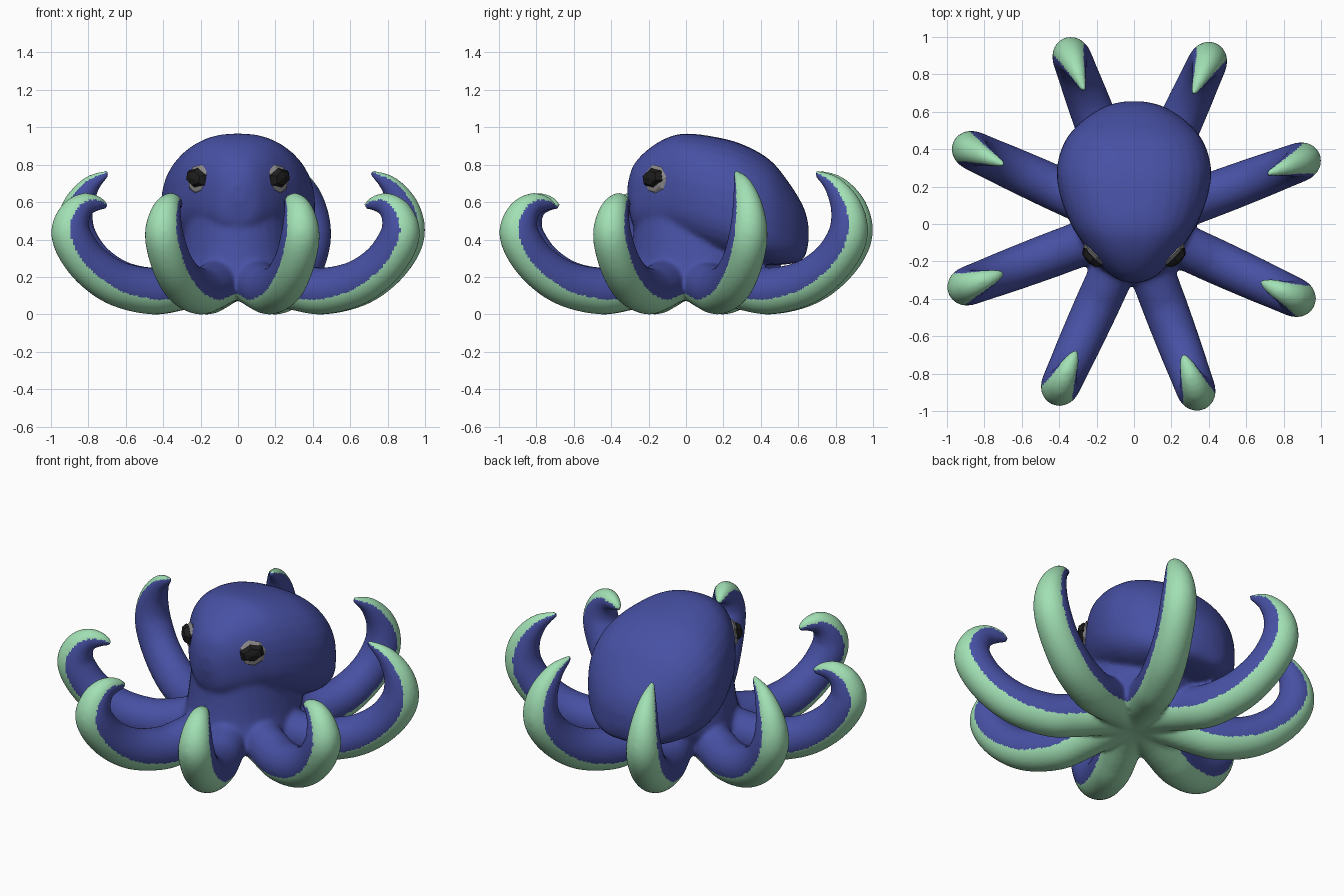
import bpy, bmesh, math
from mathutils import Vector, Matrix

cube = bpy.data.objects.get("Cube")
if cube:
    bpy.data.objects.remove(cube, do_unlink=True)


def material(name, rgb):
    m = bpy.data.materials.new(name)
    m.use_nodes = True
    m.diffuse_color = (*rgb, 1)
    m.node_tree.nodes["Principled BSDF"].inputs["Base Color"].default_value = (*rgb, 1)
    return m


blue = material("indigo skin", (0.063, 0.081, 0.37))
green = material("mint underside", (0.36, 0.75, 0.46))
grey = material("grey eye socket", (0.25, 0.24, 0.24))
black = material("black eye", (0.012, 0.012, 0.012))


def smooth_path(points, steps=8):
    """Catmull-Rom curve through the points, as a list of vectors."""
    p = [Vector(q) for q in points]
    p = [2 * p[0] - p[1]] + p + [2 * p[-1] - p[-2]]
    out = []
    for a, b, c, d in zip(p, p[1:], p[2:], p[3:]):
        for i in range(steps):
            t = i / steps
            out.append(0.5 * (2 * b + (c - a) * t + (2 * a - 5 * b + 4 * c - d) * t * t
                              + (3 * b - a - 3 * c + d) * t ** 3))
    return out + [p[-2]]


def loft(bm, rings):
    """Skin a run of equal rings and close both ends."""
    loops = [[bm.verts.new(v) for v in ring] for ring in rings]
    n = len(loops[0])
    for a, b in zip(loops, loops[1:]):
        for i in range(n):
            bm.faces.new((a[i], a[(i + 1) % n], b[(i + 1) % n], b[i]))
    bm.faces.new(loops[0][::-1])
    bm.faces.new(loops[-1])


def power(x, n):
    return math.copysign(abs(x) ** (2 / n), x)


SIDES = [math.tau * i / 32 for i in range(32)]
bm = bmesh.new()


def mantle_ring(y, bottom, top, half):
    """Cross-section, widest below its middle and boxier low at the back."""
    waist = bottom + 0.44 * (top - bottom)
    ring = []
    for a in SIDES:
        upper = math.sin(a) >= 0
        n = 2.4 if upper else 2.4 + max(0, y) * 1.6
        reach = top - waist if upper else waist - bottom
        ring.append((half * power(math.cos(a), n), y, waist + reach * power(math.sin(a), n)))
    return ring


# Head and mantle: y, bottom, top, half width
mantle = smooth_path([(-0.312, 0.6, 0.7, 0.04), (-0.28, 0.47, 0.8, 0.115), (-0.2, 0.42, 0.885, 0.2),
                      (-0.1, 0.4, 0.945, 0.275), (0, 0.36, 0.967, 0.338), (0.15, 0.31, 0.95, 0.395),
                      (0.3, 0.275, 0.91, 0.412), (0.45, 0.265, 0.825, 0.365), (0.56, 0.27, 0.69, 0.265),
                      (0.63, 0.3, 0.57, 0.15), (0.655, 0.38, 0.48, 0.05)], 4)
loft(bm, [mantle_ring(*s) for s in mantle])

# Neck: height, half width, half depth, y offset
neck = smooth_path([(0.1, 0.26, 0.27, 0.0), (0.14, 0.3, 0.31, 0.0), (0.2, 0.32, 0.35, 0.025),
                    (0.3, 0.31, 0.365, 0.065), (0.45, 0.28, 0.31, 0.03), (0.6, 0.25, 0.27, 0.0)], 4)
loft(bm, [[(s.y * math.cos(a), s.w + s.z * math.sin(a), s.x) for a in SIDES] for s in neck])

# Tentacle paths: distance from centre, height, radius
base = [(0, 0.21, 0.125), (0.2, 0.18, 0.128), (0.35, 0.145, 0.126), (0.5, 0.125, 0.125),
        (0.7, 0.17, 0.12), (0.86, 0.28, 0.113), (0.95, 0.42, 0.108)]
tall = smooth_path(base + [(0.945, 0.56, 0.088), (0.87, 0.685, 0.055), (0.76, 0.76, 0.016)])
curled = smooth_path(base + [(0.935, 0.525, 0.09), (0.875, 0.585, 0.066), (0.8, 0.592, 0.042),
                             (0.745, 0.575, 0.016)])


def outward(path):
    """Direction of the underside at each path point, in the radial plane."""
    out = []
    for i in range(len(path)):
        t = path[min(i + 1, len(path) - 1)] - path[max(i - 1, 0)]
        out.append(Vector((t.y, -t.x)).normalized())
    return out


tentacles = []
for k in range(8):
    path = tall if k < 4 else curled
    a = math.radians(20.5 + 45 * k)
    radial, side = Vector((math.cos(a), math.sin(a), 0)), Vector((-math.sin(a), math.cos(a), 0))
    under = outward(path)
    tentacles.append((radial, side, path, under))
    rings = []
    for p, u in zip(path, under):
        centre = radial * p.x + Vector((0, 0, p.y))
        down = radial * u.x + Vector((0, 0, u.y))
        rings.append([centre + p.z * (down * math.cos(s) + side * 0.96 * math.sin(s)) for s in SIDES])
    loft(bm, rings)

bmesh.ops.recalc_face_normals(bm, faces=bm.faces)
source = bpy.data.meshes.new("body")
bm.to_mesh(source)
bm.free()
body = bpy.data.objects.new("body_with_tentacles", source)
bpy.context.collection.objects.link(body)

# Fuse the parts into one soft skin
remesh = body.modifiers.new("fuse", "REMESH")
remesh.mode = "VOXEL"
remesh.voxel_size = 0.012
soften = body.modifiers.new("soften", "SMOOTH")
soften.factor = 0.5
soften.iterations = 14
fused = bpy.data.meshes.new_from_object(body.evaluated_get(bpy.context.evaluated_depsgraph_get()))
body.modifiers.clear()
body.data = fused
fused.materials.clear()
fused.materials.append(blue)
fused.materials.append(green)

# Colour the underside of every tentacle, leaving the head and mantle plain
for face in fused.polygons:
    c = face.center
    face.use_smooth = True
    radial, side, path, under = max(tentacles, key=lambda t: t[0].dot(c))
    flat = Vector((radial.dot(c), c.z))
    i = min(range(len(path)), key=lambda k: (path[k].x - flat.x) ** 2 + (path[k].y - flat.y) ** 2)
    offset = flat - path[i].xy
    reach = math.hypot(offset.length, side.dot(c))
    on_tentacle = reach < 1.6 * path[i].z + 0.02
    face.material_index = int(on_tentacle and offset.dot(under[i]) > 0.38 * reach)


# Eyes: a faceted socket with a dark almond in its upper part
def eye_part(name, mat, sx, segments, size, push, lift):
    e = bmesh.new()
    bmesh.ops.create_uvsphere(e, u_segments=segments, v_segments=4, radius=1)
    facing = Vector((0.7 * sx, -0.72, 0)).normalized()
    turn = facing.to_track_quat("Z", "Y").to_matrix().to_4x4()
    place = Matrix.Translation(Vector((0.2 * sx, -0.155, 0.716 + lift)) + facing * push)
    tilt = Matrix.Rotation(0.2 * sx, 4, "Z")
    bmesh.ops.transform(e, matrix=place @ turn @ tilt @ Matrix.Diagonal((*size, 1)), verts=e.verts)
    mesh = bpy.data.meshes.new(name)
    e.to_mesh(mesh)
    e.free()
    mesh.materials.append(mat)
    bpy.context.collection.objects.link(bpy.data.objects.new(name, mesh))


for label, sx in (("left", 1), ("right", -1)):
    eye_part(label + "_eye_socket", grey, sx, 8, (0.085, 0.086, 0.03), 0.012, 0)
    eye_part(label + "_eye", black, sx, 6, (0.077, 0.055, 0.04), 0.03, 0.013)
